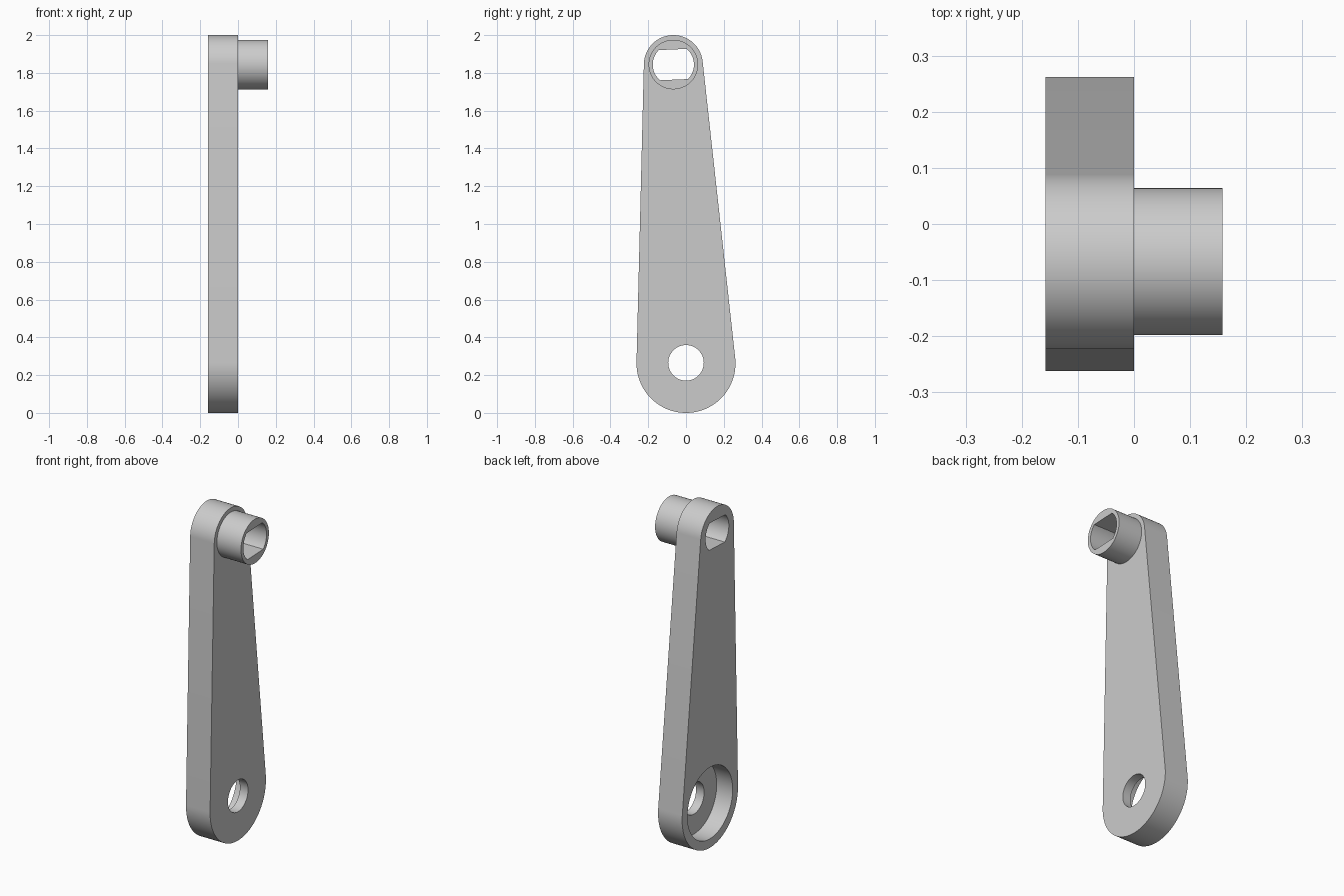
import bpy, bmesh
from math import sin, cos, pi, asin, acos, atan2, hypot, radians

cube = bpy.data.objects.get("Cube")
if cube:
    bpy.data.objects.remove(cube, do_unlink=True)

# Main dimensions (profiles lie in the y-z plane, thickness runs along x)
THICK = 0.158
PIVOT, PIVOT_R = (0.0, 0.262), 0.262
TIP, TIP_R = (-0.067, 1.844), 0.156
AXIS = atan2(TIP[1] - PIVOT[1], TIP[0] - PIVOT[0])
LENGTH = hypot(TIP[0] - PIVOT[0], TIP[1] - PIVOT[1])

steel = bpy.data.materials.new("grey_metal")
steel.use_nodes = True
colour = (0.6, 0.6, 0.6, 1.0)
steel.diffuse_color = colour
steel.node_tree.nodes["Principled BSDF"].inputs["Base Color"].default_value = colour


def arc(centre, radius, start, end, steps):
    angles = [start + (end - start) * i / steps for i in range(steps + 1)]
    return [(centre[0] + radius * cos(a), centre[1] + radius * sin(a)) for a in angles]


def circle(centre, radius, steps=96):
    return arc(centre, radius, 0, 2 * pi, steps)[:-1]


def prism(name, outline, x0, x1):
    """Extrude a closed y-z outline from x0 to x1."""
    bm = bmesh.new()
    face = bm.faces.new([bm.verts.new((x0, y, z)) for y, z in outline])
    grown = bmesh.ops.extrude_face_region(bm, geom=[face])["geom"]
    moved = [v for v in grown if isinstance(v, bmesh.types.BMVert)]
    bmesh.ops.translate(bm, verts=moved, vec=(x1 - x0, 0, 0))
    bmesh.ops.recalc_face_normals(bm, faces=bm.faces[:])
    mesh = bpy.data.meshes.new(name)
    bm.to_mesh(mesh)
    bm.free()
    mesh.materials.append(steel)
    obj = bpy.data.objects.new(name, mesh)
    bpy.context.collection.objects.link(obj)
    return obj


def combine(target, tool, operation):
    """Apply a boolean and discard the tool."""
    tool.hide_render = True
    mod = target.modifiers.new(tool.name, 'BOOLEAN')
    mod.operation, mod.solver, mod.object = operation, 'EXACT', tool
    bpy.context.view_layer.objects.active = target
    bpy.ops.object.modifier_apply(modifier=mod.name)
    bpy.data.objects.remove(tool, do_unlink=True)


# Tapered arm: two round ends joined by their outer tangents
tangent = acos((PIVOT_R - TIP_R) / LENGTH)
outline = arc(TIP, TIP_R, AXIS - tangent, AXIS + tangent, 48)
outline += arc(PIVOT, PIVOT_R, AXIS + tangent, AXIS + 2 * pi - tangent, 56)
arm = prism("crank_arm", outline, -THICK, 0)

# Round boss at the tip
combine(arm, prism("boss", circle(TIP, 0.131), -THICK / 2, THICK), 'UNION')

# Double-flat slot through the tip and boss, square to the arm axis
half = asin(0.08 / 0.109)
across = AXIS - pi / 2
slot = arc(TIP, 0.109, across - half, across + half, 20)
slot += arc(TIP, 0.109, across + pi - half, across + pi + half, 20)
combine(arm, prism("slot_cutter", slot, -0.3, 0.3), 'DIFFERENCE')

# Pivot hole, with a wide counterbore on the outer side
bore = (PIVOT[0], PIVOT[1] + 0.003)
combine(arm, prism("hole_cutter", circle(bore, 0.094), -0.3, 0.3), 'DIFFERENCE')
combine(arm, prism("counterbore_cutter", circle(bore, 0.212), -0.3, -0.053), 'DIFFERENCE')

# Smooth round walls, crisp rims
bpy.ops.object.select_all(action='DESELECT')
arm.select_set(True)
bpy.context.view_layer.objects.active = arm
bpy.ops.object.shade_smooth_by_angle(angle=radians(30))
